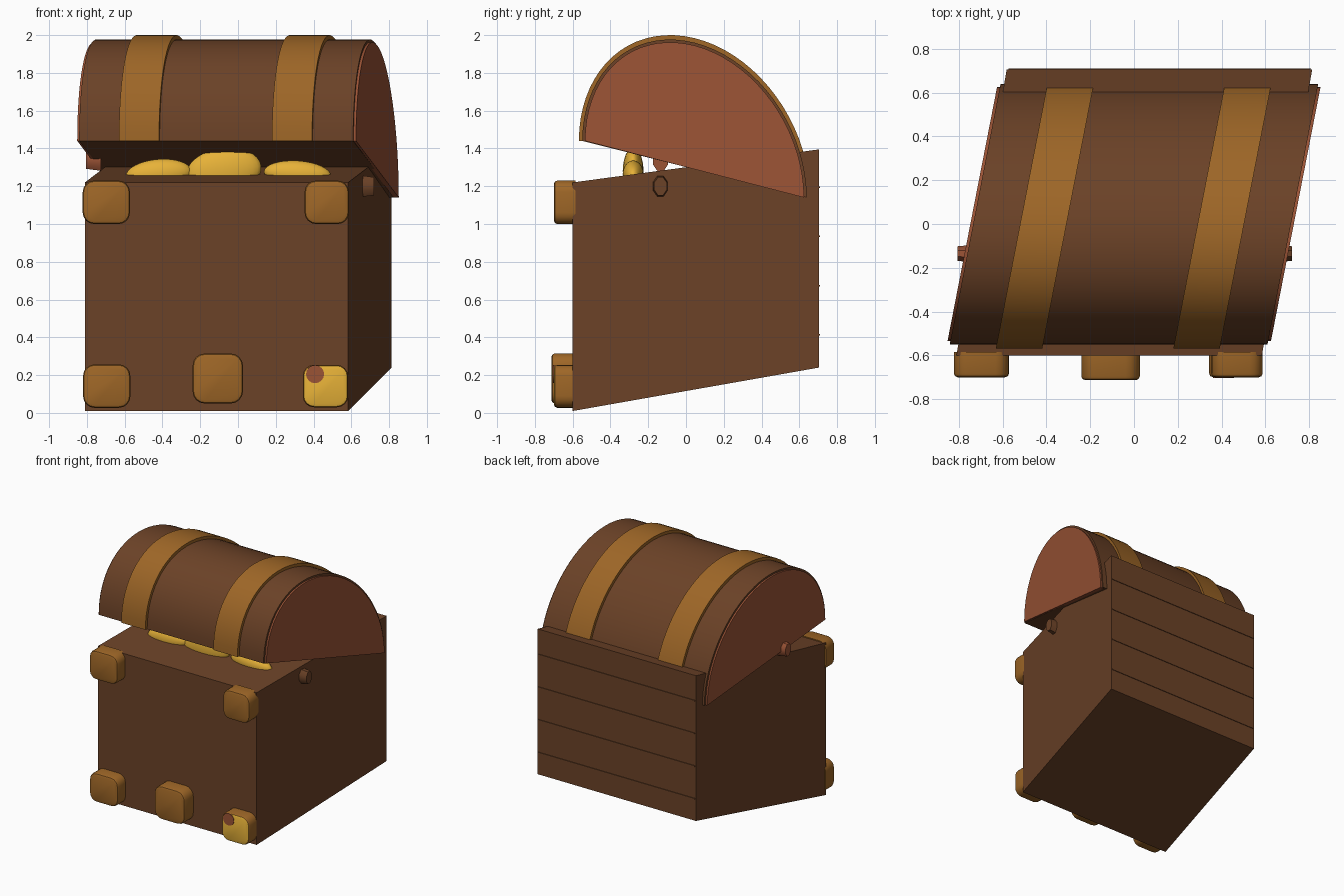
import bpy, bmesh, math
from mathutils import Matrix, Vector

old = bpy.data.objects.get("Cube")
if old:
    bpy.data.objects.remove(old, do_unlink=True)


def material(name, rgb):
    m = bpy.data.materials.new(name)
    m.use_nodes = True
    m.diffuse_color = (*rgb, 1)
    m.node_tree.nodes["Principled BSDF"].inputs["Base Color"].default_value = (*rgb, 1)
    return m


wood = material("brown wood", (0.147, 0.054, 0.02))
red_wood = material("red brown wood", (0.328, 0.087, 0.036))
bronze = material("bronze", (0.34, 0.133, 0.02))
gold = material("gold", (0.81, 0.45, 0.04))


def finish(name, bm, *mats, smooth=True):
    bmesh.ops.recalc_face_normals(bm, faces=bm.faces)
    me = bpy.data.meshes.new(name)
    bm.to_mesh(me)
    bm.free()
    for m in mats:
        me.materials.append(m)
    ob = bpy.data.objects.new(name, me)
    bpy.context.collection.objects.link(ob)
    if smooth:
        bpy.ops.object.select_all(action='DESELECT')
        bpy.context.view_layer.objects.active = ob
        ob.select_set(True)
        bpy.ops.object.shade_smooth_by_angle(angle=math.radians(35))
    return ob


def prism(name, profile, x0, x1, mat, slant):
    """Extrude a (y, z) profile along x, leaning sideways with depth."""
    bm = bmesh.new()
    rings = [[bm.verts.new((x + slant * (y - 0.045), y, z)) for y, z in profile]
             for x in (x0, x1)]
    bm.faces.new(rings[0])
    bm.faces.new(rings[1])
    n = len(profile)
    for i in range(n):
        j = (i + 1) % n
        bm.faces.new((rings[0][i], rings[0][j], rings[1][j], rings[1][i]))
    return finish(name, bm, mat)


def block(name, center, size, bevel, *mats):
    """Rounded box: corners rounded seen from the front, then soft rims."""
    bm = bmesh.new()
    bmesh.ops.create_cube(bm, size=1)
    bmesh.ops.transform(bm, verts=bm.verts,
                        matrix=Matrix.Translation(center) @ Matrix.Diagonal((*size, 1)))
    depth_edges = [e for e in bm.edges
                   if abs((e.verts[0].co - e.verts[1].co).normalized().y) > 0.9]
    bmesh.ops.bevel(bm, geom=depth_edges, offset=bevel, segments=4,
                    profile=0.5, affect='EDGES')
    front = [f for f in bm.faces if f.normal.y < -0.9]
    rim = list({e for f in front for e in f.edges})
    bmesh.ops.bevel(bm, geom=rim, offset=0.018, segments=2, profile=0.5, affect='EDGES')
    if len(mats) > 1:
        bm.normal_update()
        for f in bm.faces:
            f.material_index = 1 if f.normal.y < -0.9 else 0
    return finish(name, bm, *mats)


# Leaning chest body
BOX_SLANT, LID_SLANT = 0.176, 0.195
body = [(-0.6, 0.01), (0.705, 0.24), (0.705, 1.395), (-0.6, 1.22)]
prism("chest_body", body, -0.697, 0.697, wood, BOX_SLANT)

# Plank seams on the back
for i in range(4):
    z = 0.41 + 0.26 * i
    prism(f"back_seam_{i + 1}",
          [(0.70, z), (0.71, z), (0.71, z + 0.008), (0.70, z + 0.008)],
          -0.69, 0.69, wood, BOX_SLANT)


# Tilted arched lid
def arch(half_depth, height, steps=36):
    pts = []
    for i in range(steps + 1):
        t = math.pi * i / steps
        c, s = math.cos(t), math.sin(t)
        pts.append((0.045 - half_depth * c, 1.29 + 0.15 * c + height * s))
    return pts


prism("lid", arch(0.594, 0.67), -0.725, 0.725, wood, LID_SLANT)
for side, name in ((-1, "right"), (1, "left")):
    prism(f"lid_end_panel_{name}", arch(0.58, 0.655),
          side * 0.71, side * 0.738, red_wood, LID_SLANT)
    # Metal straps wrapping the arch
    ring = arch(0.612, 0.694) + arch(0.585, 0.66)[::-1]
    prism(f"lid_strap_{name}", ring, side * 0.405 - 0.106,
          side * 0.405 + 0.106, bronze, LID_SLANT)

# Metal blocks on the front
for name, x, z, w in (("top_right", -0.697, 1.115, 0.25),
                      ("top_left", 0.47, 1.115, 0.235),
                      ("bottom_right", -0.695, 0.142, 0.25)):
    block(f"corner_block_{name}", Vector((x, -0.642, z)), (w, 0.115, 0.23),
          0.06, bronze)
block("corner_block_bottom_left", Vector((0.463, -0.642, 0.142)),
      (0.24, 0.115, 0.225), 0.06, bronze, gold)
block("bottom_center_block", Vector((-0.107, -0.65, 0.182)),
      (0.267, 0.125, 0.265), 0.065, bronze)

# Worn patch on the golden corner block
bm = bmesh.new()
bmesh.ops.create_cone(bm, cap_ends=True, segments=16, radius1=0.048, radius2=0.048,
                      depth=0.006,
                      matrix=Matrix.Translation((0.408, -0.7, 0.205))
                      @ Matrix.Rotation(math.pi / 2, 4, 'X'))
finish("worn_patch", bm, red_wood)

# Coins poking out of the top
for i, (x, z, rx, rz, tilt) in enumerate(((-0.42, 1.265, 0.175, 0.078, -5),
                                          (-0.075, 1.28, 0.2, 0.122, -8),
                                          (0.315, 1.265, 0.178, 0.07, 4))):
    bm = bmesh.new()
    bmesh.ops.create_uvsphere(
        bm, u_segments=28, v_segments=16, radius=1,
        matrix=Matrix.Translation((x, -0.28, z))
        @ Matrix.Rotation(math.radians(tilt), 4, 'Y')
        @ Matrix.Diagonal((rx, 0.055, rz, 1)))
    finish(f"coin_{i + 1}", bm, gold)

# Side pegs
for name, x, z in (("left", 0.68, 1.2), ("right", -0.765, 1.34)):
    bm = bmesh.new()
    bmesh.ops.create_cone(bm, cap_ends=True, segments=8, radius1=0.055, radius2=0.045,
                          depth=0.08,
                          matrix=Matrix.Translation((x, -0.135, z))
                          @ Matrix.Diagonal((1, 0.8, 1.15, 1))
                          @ Matrix.Rotation(math.copysign(math.pi / 2, x), 4, 'Y')
                          @ Matrix.Rotation(math.pi / 8, 4, 'Z'))
    finish(f"side_peg_{name}", bm, red_wood if x < 0 else wood)
